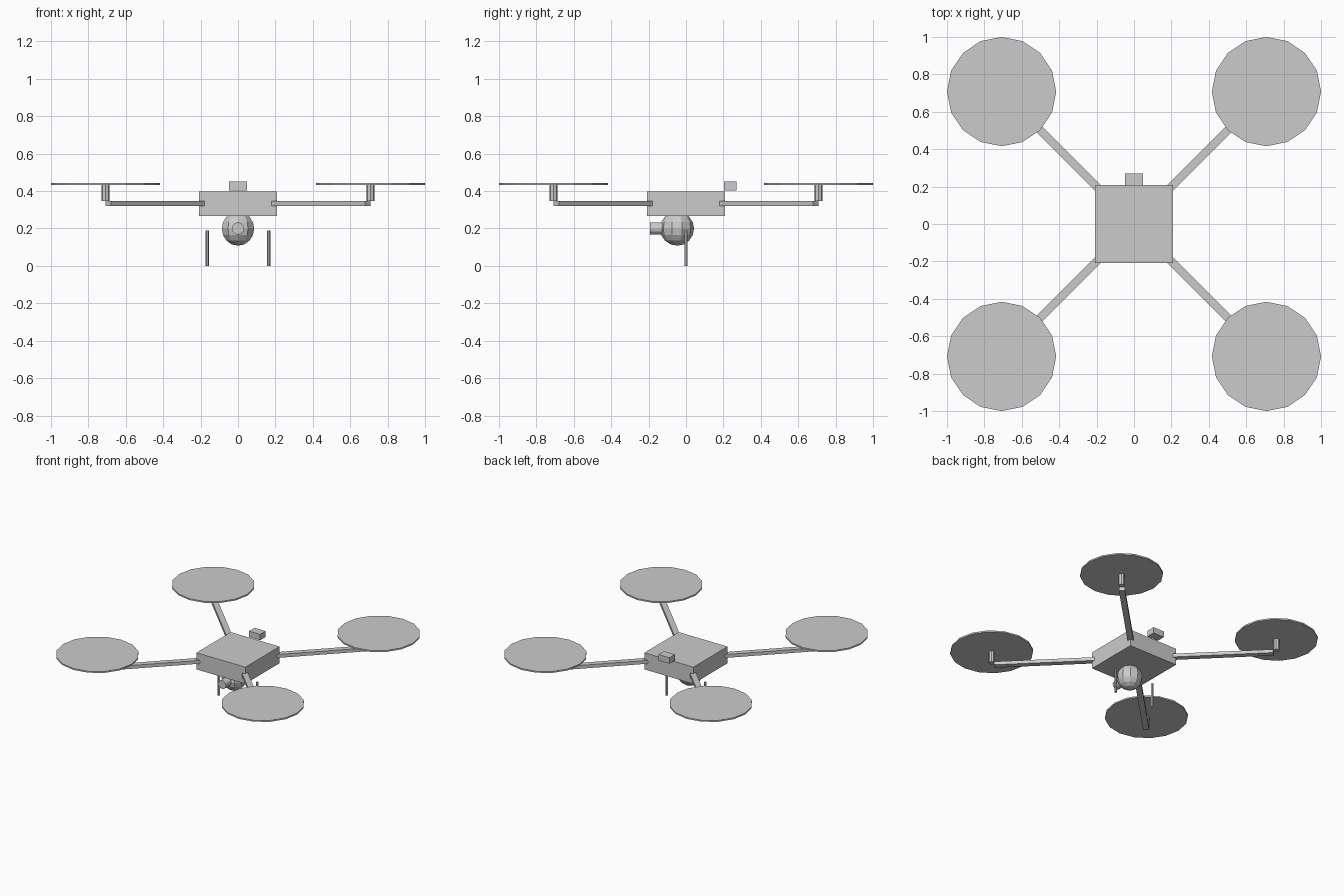
import bpy
from math import pi, sqrt

if "Cube" in bpy.data.objects:
    bpy.data.objects.remove(bpy.data.objects["Cube"])

def box(name, lo, hi):
    c = [(a + b) / 2 for a, b in zip(lo, hi)]
    bpy.ops.mesh.primitive_cube_add(size=1, location=c)
    ob = bpy.context.object
    ob.name = name
    ob.scale = [b - a for a, b in zip(lo, hi)]
    return ob

def cylinder(name, loc, r, depth, sides, rot=(0, 0, 0)):
    bpy.ops.mesh.primitive_cylinder_add(vertices=sides, radius=r, depth=depth,
                                        location=loc, rotation=rot)
    bpy.context.object.name = name
    return bpy.context.object

# Central body and rear top antenna block
box("body", (-0.209, -0.209, 0.268), (0.209, 0.209, 0.397))
box("antenna_block", (-0.047, 0.203, 0.404), (0.047, 0.27, 0.45))

# Four arms, each with a motor and a rotor disc
P = 0.708
start, end = 0.15 * sqrt(2), 0.694 * sqrt(2)
for sx, sy, side in ((1, 1, "back_right"), (-1, 1, "back_left"),
                     (-1, -1, "front_left"), (1, -1, "front_right")):
    mid = (start + end) / 2 / sqrt(2)
    arm = box(side + "_arm", (-(end - start) / 2, -0.021, 0.32),
              ((end - start) / 2, 0.021, 0.346))
    arm.location.x, arm.location.y = sx * mid, sy * mid
    arm.rotation_euler.z = sx * sy * pi / 4
    cylinder(side + "_motor", (sx * P, sy * P, 0.391), 0.022, 0.088, 8)
    cylinder(side + "_rotor", (sx * P, sy * P, 0.438), 0.292, 0.011, 16, (0, 0, pi / 2))

# Camera ball and forward lens
bpy.ops.mesh.primitive_uv_sphere_add(segments=10, ring_count=8, radius=0.091,
                                     location=(0, -0.048, 0.199))
bpy.context.object.name = "camera_ball"
cylinder("camera_lens", (0, -0.151, 0.2), 0.033, 0.085, 12, (pi / 2, 0, 0))

# Landing legs
for s, side in ((1, "right"), (-1, "left")):
    cylinder(side + "_leg", (s * 0.165, 0, 0.095), 0.0095, 0.19, 6, (0, 0, pi / 2))
    bpy.context.object.rotation_euler.z = pi / 2
